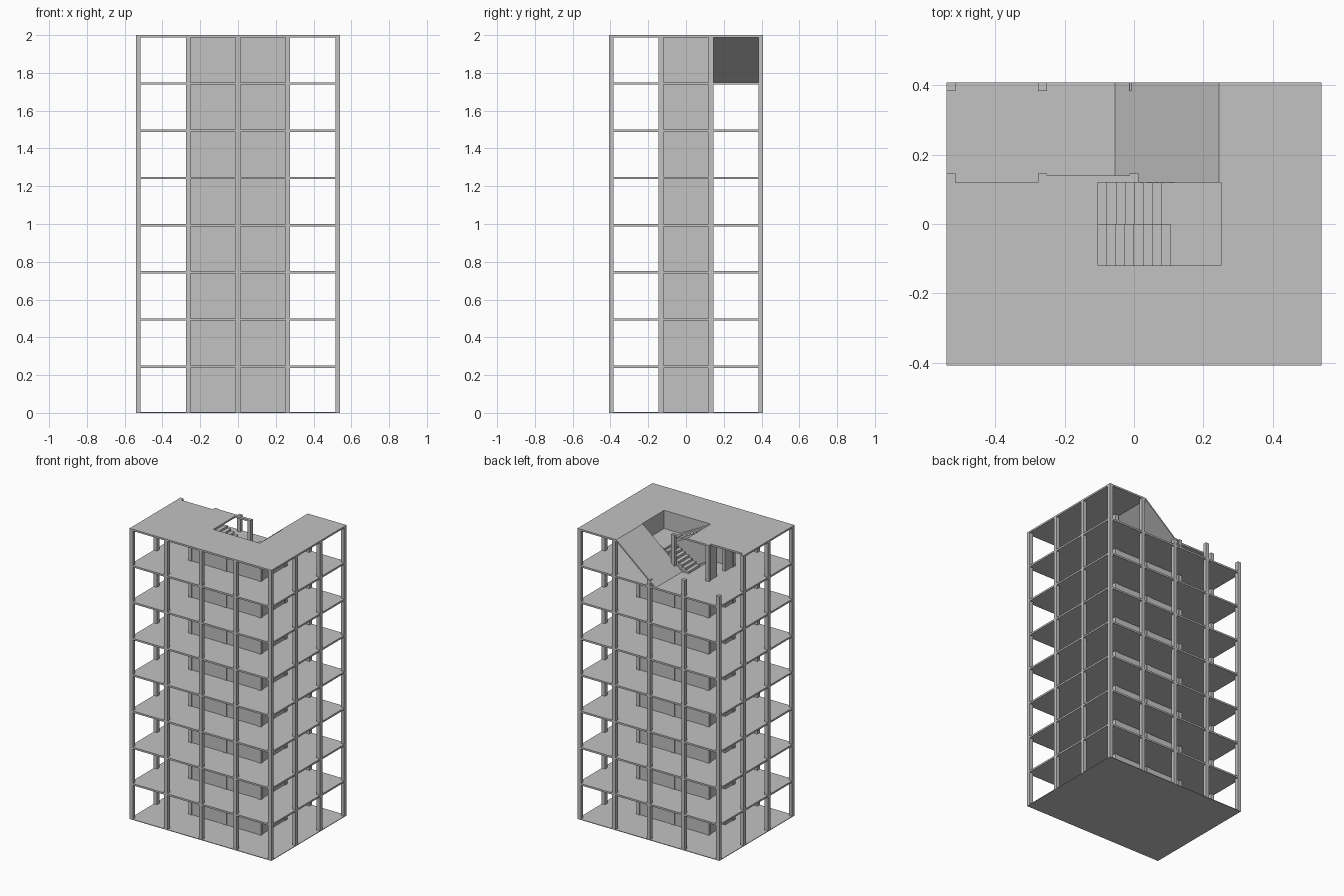
import bpy, bmesh

cube = bpy.data.objects.get("Cube")
if cube:
    bpy.data.objects.remove(cube, do_unlink=True)

concrete = bpy.data.materials.new("concrete grey")
concrete.use_nodes = True
GREY = (0.54, 0.54, 0.54, 1)
concrete.diffuse_color = GREY
concrete.node_tree.nodes["Principled BSDF"].inputs["Base Color"].default_value = GREY

STOREY, FLOORS, SLAB = 0.25, 8, 0.012
HX, HY = 0.54, 0.408            # half footprint
COL = 0.0125                    # half column width
COL_X = [-0.5275, -0.2635, 0, 0.2635, 0.5275]
COL_Y = [-0.3955, -0.1325, 0.1325, 0.3955]
WELL_X, WELL_Y, RAMP_LOW, RAMP_HIGH = 0.25, 0.12, -0.055, 0.245
STAIR_L, STAIR_R = -0.13, 0.105


def finish(name, bm):
    bmesh.ops.recalc_face_normals(bm, faces=bm.faces)
    mesh = bpy.data.meshes.new(name)
    bm.to_mesh(mesh)
    bm.free()
    mesh.materials.append(concrete)
    obj = bpy.data.objects.new(name, mesh)
    bpy.context.collection.objects.link(obj)
    return obj


def add_box(bm, x0, x1, y0, y1, z0, z1):
    verts = bmesh.ops.create_cube(bm, size=1)["verts"]
    for v in verts:
        v.co.x = x1 if v.co.x > 0 else x0
        v.co.y = y1 if v.co.y > 0 else y0
        v.co.z = z1 if v.co.z > 0 else z0


def add_prism(bm, profile, y0, y1):
    """Extrude an (x, z) profile from y0 to y1."""
    face = bm.faces.new([bm.verts.new((x, y0, z)) for x, z in profile])
    new = bmesh.ops.extrude_face_region(bm, geom=[face])["geom"]
    for v in new:
        if isinstance(v, bmesh.types.BMVert):
            v.co.y = y1


def slab(name, top, thick, keep):
    """Plate made of the plan cells accepted by keep(x, y)."""
    xs = [-HX, -0.2635, STAIR_L, -0.105, 0, RAMP_HIGH, WELL_X, HX]
    ys = [-HY, -WELL_Y, 0, WELL_Y, 0.14, HY]
    bm = bmesh.new()
    for x0, x1 in zip(xs, xs[1:]):
        for y0, y1 in zip(ys, ys[1:]):
            if keep((x0 + x1) / 2, (y0 + y1) / 2):
                bm.faces.new([bm.verts.new((x, y, top)) for x, y in
                              ((x0, y0), (x1, y0), (x1, y1), (x0, y1))])
    bmesh.ops.remove_doubles(bm, verts=bm.verts, dist=0.0001)
    new = bmesh.ops.extrude_face_region(bm, geom=bm.faces[:], use_keep_orig=True)["geom"]
    for v in new:
        if isinstance(v, bmesh.types.BMVert):
            v.co.z -= thick
    bmesh.ops.dissolve_limit(bm, angle_limit=0.01, verts=bm.verts, edges=bm.edges)
    return finish(name, bm)


def outside_well(x, y):
    left = STAIR_L if y < 0 else -0.105
    return abs(y) > WELL_Y or x < left or x > WELL_X


def on_roof(x, y):
    lip = y < 0.14 and -0.2635 < x < 0
    return outside_well(x, y) and (y < WELL_Y or x > RAMP_HIGH or lip)


# Floor plates and the cut-away roof
slab("ground_slab", 0.004, 0.004, lambda x, y: True)
for k in range(1, FLOORS):
    slab(f"floor_slab_{k}", k * STOREY, SLAB, outside_well)
TOP = FLOORS * STOREY
slab("roof_slab", TOP, SLAB, on_roof)

# Columns, with the open back corner cut short
short = {0: 1.82, 1: 1.86, 2: 1.79}
bm = bmesh.new()
for i, x in enumerate(COL_X):
    for j, y in enumerate(COL_Y):
        height = short.get(i, TOP) if j == 3 else TOP
        add_box(bm, x - COL, x + COL, y - COL, y + COL, 0, height)
finish("columns", bm)

# Core walls around the stairwell
bm = bmesh.new()
add_box(bm, -0.255, 0.255, -0.14, -WELL_Y, 0, TOP - 0.001)
add_box(bm, -0.255, 0.255, WELL_Y, 0.14, 0, TOP - STOREY - 0.001)
add_box(bm, WELL_X, 0.27, -0.13, 0.13, 0, TOP - 0.001)
# Doorway side
add_box(bm, -0.27, -WELL_X, -0.13, -0.04, 0, TOP - 0.001)
add_box(bm, -0.27, -WELL_X, 0.05, 0.13, 0, TOP - 0.001)
finish("core_walls", bm)


def flight(bm, x_start, x_end, z0, steps, y0, y1):
    """Stepped flight climbing half a storey from x_start to x_end."""
    run, rise = (x_end - x_start) / steps, STOREY / 2 / steps
    profile = [(x_start, z0)]
    for s in range(steps):
        profile.append((x_start + s * run, z0 + (s + 1) * rise))
        profile.append((x_start + (s + 1) * run, z0 + (s + 1) * rise))
    profile.append((x_end, z0 + STOREY / 2 - 0.02))
    profile.append((x_start + run, z0))
    add_prism(bm, profile, y0, y1)


# Stairs with half landings
for k in range(FLOORS):
    z = k * STOREY
    mid = z + STOREY / 2
    bm = bmesh.new()
    flight(bm, -0.105, STAIR_R, z, 8, 0, WELL_Y)
    flight(bm, STAIR_R, STAIR_L, mid, 9, -WELL_Y, 0)
    add_box(bm, STAIR_R, WELL_X, -WELL_Y, WELL_Y, mid - SLAB, mid)
    finish(f"stairs_{k + 1}", bm)

# Sloping plate from the top floor up to the roof
bm = bmesh.new()
low = TOP - STOREY
add_prism(bm, [(RAMP_LOW, low), (RAMP_HIGH, TOP), (RAMP_HIGH, TOP - SLAB),
               (RAMP_LOW + 0.014, low)], WELL_Y, HY)
finish("sloping_plate", bm)
